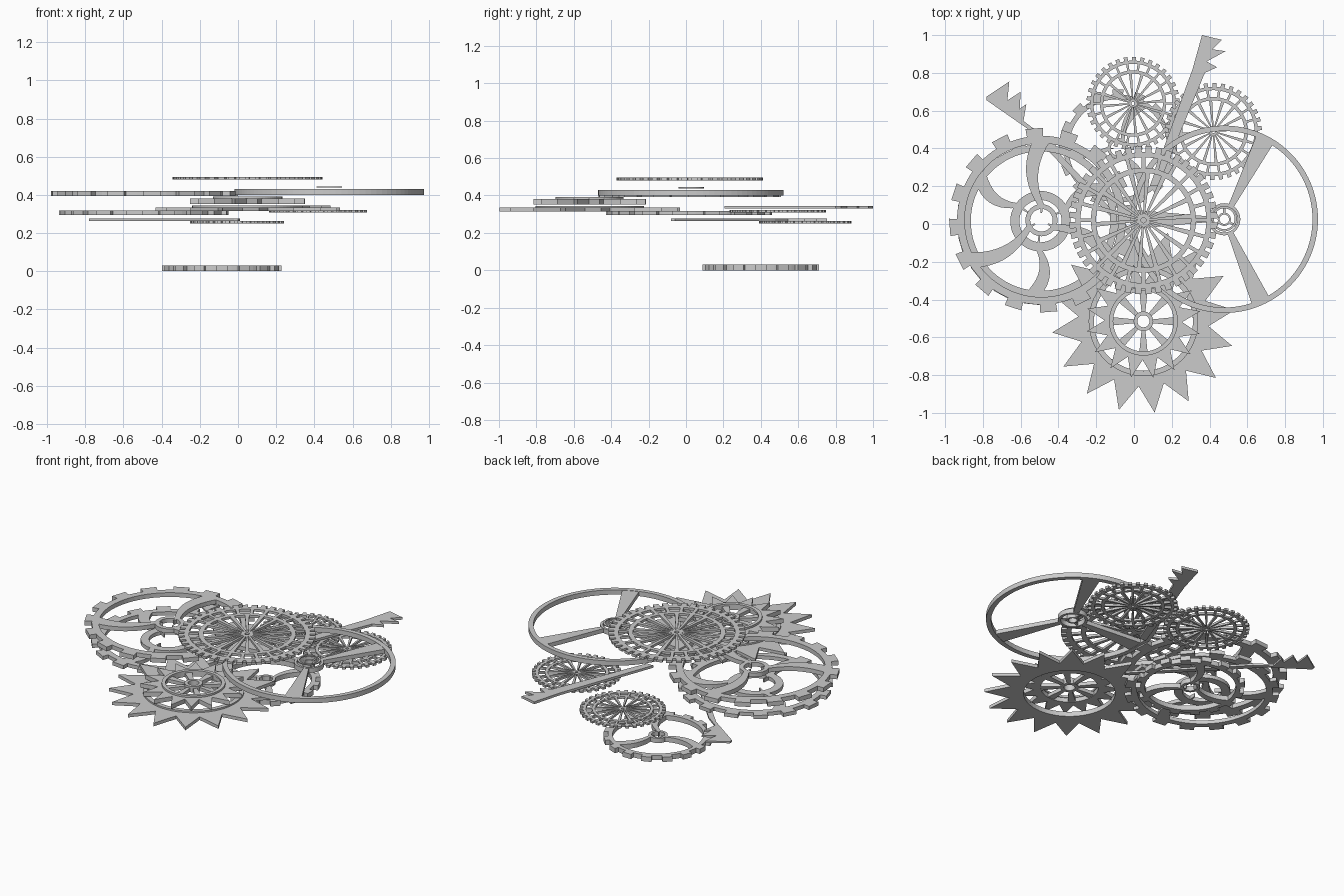
import bpy, bmesh
from math import sin, cos, pi, radians

if "Cube" in bpy.data.objects:
    bpy.data.objects.remove(bpy.data.objects["Cube"])


class Part:
    """Collects flat prisms that share one centre, then becomes one object."""

    def __init__(self, name, x=0, y=0):
        self.name, self.x, self.y, self.bm = name, x, y, bmesh.new()

    def loop(self, pts, z):
        return [self.bm.verts.new((self.x + p[0], self.y + p[1], z)) for p in pts]

    def ring(self, outer, inner, z0, z1):
        o0, o1 = self.loop(outer, z0), self.loop(outer, z1)
        i0, i1 = self.loop(inner, z0), self.loop(inner, z1)
        n = len(outer)
        for k in range(n):
            j = (k + 1) % n
            for a, b in ((o0, o1), (o1, i1), (i1, i0), (i0, o0)):
                self.bm.faces.new((a[k], a[j], b[j], b[k]))

    def circle(self, r1, r0, z0, z1, n=72):
        self.ring([polar(r1, 360 * k / n) for k in range(n)],
                  [polar(r0, 360 * k / n) for k in range(n)], z0, z1)

    def prism(self, pts, z0, z1):
        a, b = self.loop(pts, z0), self.loop(pts, z1)
        n = len(pts)
        self.bm.faces.new(a[::-1])
        self.bm.faces.new(b)
        for k in range(n):
            j = (k + 1) % n
            self.bm.faces.new((a[k], a[j], b[j], b[k]))

    def bar(self, ang, r0, r1, w0, w1, z0, z1, bend=0, steps=1):
        # radial bar with tapering width, optionally curved sideways
        left, right = [], []
        c, s = cos(radians(ang)), sin(radians(ang))
        for k in range(steps + 1):
            t = k / steps
            r, w = r0 + (r1 - r0) * t, (w0 + (w1 - w0) * t) / 2
            off = bend * (1 - (2 * t - 1) ** 2)
            for side, d in ((left, off + w), (right, off - w)):
                side.append((r * c - d * s, r * s + d * c))
        self.prism(right + left[::-1], z0, z1)

    def bars(self, n, start, *args, **kw):
        for k in range(n):
            self.bar(start + 360 * k / n, *args, **kw)

    def done(self):
        bmesh.ops.recalc_face_normals(self.bm, faces=self.bm.faces)
        me = bpy.data.meshes.new(self.name)
        self.bm.to_mesh(me)
        self.bm.free()
        ob = bpy.data.objects.new(self.name, me)
        bpy.context.collection.objects.link(ob)


def polar(r, deg):
    return r * cos(radians(deg)), r * sin(radians(deg))


def block_gear(name, x, y, R, z0, z1, start, spoke_start, hub):
    # open wheel with square teeth and three curved spokes
    g = Part(name, x, y)
    g.circle(R * .918, R * .835, z0, z1)
    g.bars(16, start, R * .9, R, R * .17, R * .19, z0, z1)
    g.circle(hub, hub * .7, z0, z1, 48)
    g.bars(3, spoke_start, hub * .45, hub * .8, R * .015, R * .03, z0, z1)
    g.bars(3, spoke_start, hub * .9, R * .86, R * .07, R * .19, z0, z1,
           bend=R * .1, steps=10)
    g.done()


def lattice_gear(name, x, y, R, z0, z1, teeth, bars, spokes):
    # double-ring wheel with fine teeth and many thin spokes
    g = Part(name, x, y)
    g.circle(R * .92, R * .85, z0, z1)
    g.bars(teeth, 4, R * .9, R, R * .085, R * .085, z0, z1)
    g.circle(R * .71, R * .64, z0, z1)
    g.bars(bars, 0, R * .69, R * .87, R * .05, R * .05, z0, z1)
    g.bars(spokes, 5, R * .06, R * .66, R * .025, R * .065, z0, z1)
    g.circle(R * .08, R * .035, z0, z1, 24)
    g.done()


def spikes(part, n, tip, root, inner, start, z0, z1):
    # annulus with sharp triangular points; inner edge kept round
    outer, hole = [], []
    step = 360 / n
    for k in range(n):
        a = start + k * step
        for da, r in ((0, tip), (.25, (tip + root) / 2), (.5, root), (.75, (tip + root) / 2)):
            ang = a + da * step
            if da in (.25, .75):
                p, q = polar(tip, a + (step if da > .5 else 0)), polar(root, a + .5 * step)
                outer.append(((p[0] + q[0]) / 2, (p[1] + q[1]) / 2))
            else:
                outer.append(polar(r, ang))
            hole.append(polar(inner, ang))
    part.ring(outer, hole, z0, z1)


# Square-toothed wheels
block_gear("left_upper_gear", -.49, .02, .487, .393, .42, 94.5, 90, .085)
block_gear("left_lower_gear", -.495, .015, .442, .295, .318, 84, 145, .16)
block_gear("base_gear", -.085, .40, .312, 0, .03, 0, 60, .055)

# Fine-toothed wheels
lattice_gear("center_gear", .05, .02, .392, .48, .495, 44, 24, 18)
lattice_gear("back_gear", -.005, .638, .247, .25, .263, 34, 22, 16)
lattice_gear("back_right_gear", .42, .49, .257, .308, .322, 34, 22, 16)

# Large smooth balance wheel
w = Part("balance_wheel", .478, .025)
w.circle(.496, .467, .40, .43, 96)
w.circle(.085, .07, .40, .43, 48)
for a in (63, 180, 294):
    w.bar(a, .08, .475, .03, .10, .402, .428)
w.circle(.035, .025, .40, .43, 32)
w.bars(3, 90, .03, .075, .012, .012, .405, .425)
w.done()
c = Part("balance_cap_ring", .478, .028)
c.circle(.067, .055, .438, .444, 48)
c.done()

# Front star wheel, stacked in layers
s = Part("star_wheel", .05, -.515)
spikes(s, 16, .487, .345, .262, -83, .315, .335)
s.circle(.29, .262, .335, .345)
s.done()
s = Part("inner_star_wheel", .05, -.515)
spikes(s, 16, .305, .205, .165, -80, .353, .38)
s.circle(.182, .16, .38, .392)
s.bars(8, 90, .045, .17, .02, .045, .356, .378)
s.circle(.052, .032, .353, .39, 32)
s.done()

# Clock hands with serrated tails
h = Part("left_hand")
h.prism([(-.78, .675), (-.78, .655), (-.565, .505), (-.02, -.07), (.0, -.08), (.01, -.06),
         (-.49, .475), (-.585, .545), (-.57, .635), (-.605, .61), (-.60, .70),
         (-.67, .655), (-.66, .755)], .264, .276)
h.done()
h = Part("right_hand")
h.prism([(.36, 1.0), (.31, .82), (.085, .205), (.13, .205), (.375, .80), (.44, .83),
         (.385, .86), (.485, .915), (.415, .925), (.465, .975)], .33, .345)
h.done()
